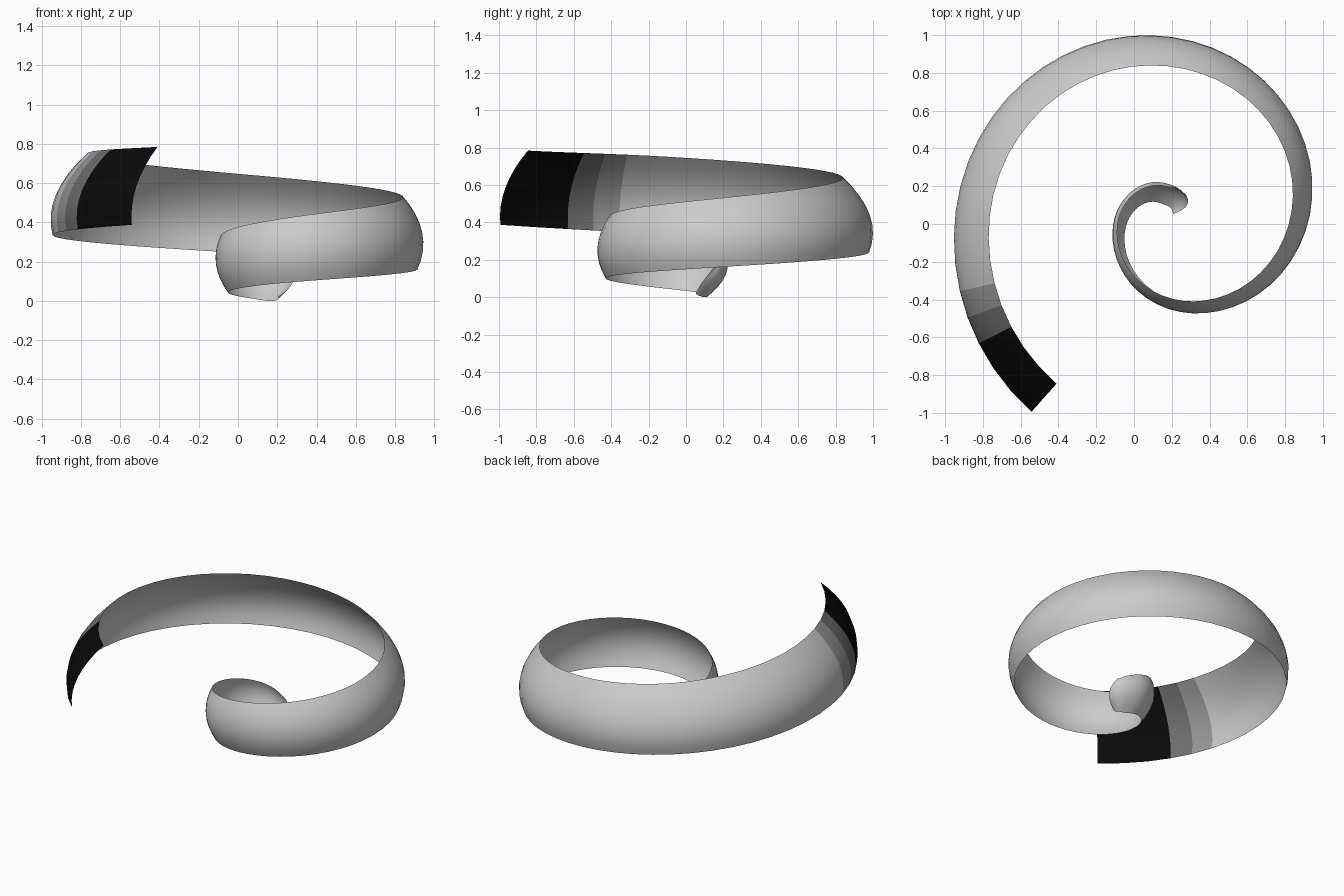
import bpy
from math import radians, cos, sin, sqrt
from mathutils import Vector

if "Cube" in bpy.data.objects:
    bpy.data.objects.remove(bpy.data.objects["Cube"])

CX, CY = 0.19, 0.06      # spiral centre
STEPS, ACROSS = 84, 8

# stations: angle, outer radius, bottom z, height, bottom inset, top inset, shear of the inner cut
STATIONS = [
    (12, .092, .022, .15, .070, .025, .12),
    (45, .113, .006, .19, .090, .020, .09),
    (107, .168, .001, .24, .110, .020, .04),
    (200, .324, .040, .29, .065, .025, .0),
    (285, .553, .100, .335, .045, .065, .0),
    (370.5, .768, .162, .37, .030, .105, .0),
    (456.7, .946, .240, .40, .020, .160, .0),
    (547, 1.153, .335, .415, .010, .185, .0),
    (595.2, 1.284, .387, .397, .003, .200, .0),
]


def slope(i, c):
    a, b = STATIONS[max(i - 1, 0)], STATIONS[min(i + 1, len(STATIONS) - 1)]
    return (b[c] - a[c]) / (b[0] - a[0])


def sample(angle):
    """Smooth interpolation of all station columns at an angle."""
    i = 0
    while i < len(STATIONS) - 2 and angle > STATIONS[i + 1][0]:
        i += 1
    p, q = STATIONS[i], STATIONS[i + 1]
    h = q[0] - p[0]
    t = (angle - p[0]) / h
    return [(2*t**3 - 3*t**2 + 1) * p[c] + (t**3 - 2*t**2 + t) * h * slope(i, c)
            + (3*t**2 - 2*t**3) * q[c] + (t**3 - t**2) * h * slope(i + 1, c)
            for c in range(1, 7)]


def path(angle):
    r = sample(angle)[0]
    return Vector((CX + r * cos(radians(angle)), CY + r * sin(radians(angle)), 0))


# sweep a bowed cross-section along the spiral
first, last = STATIONS[0][0], STATIONS[-1][0]
angles = [first + (last - first) * i / STEPS for i in range(STEPS + 1)]
verts, faces = [], []
for ang in angles:
    r, zb, height, a, b, shear = sample(ang)
    a, b = max(a, .002), max(b, .002)
    tangent = (path(ang + .5) - path(ang - .5)).normalized()
    out = Vector((tangent.y, -tangent.x, 0))
    bulge = (sqrt(a) + sqrt(b)) ** 2
    for j in range(ACROSS + 1):
        v = j / ACROSS
        offset = -a + (a - b) * v + bulge * v * (1 - v)
        p = path(ang) + out * offset + tangent * shear * (v - .33)
        p.z = max(zb, 0) + height * v
        verts.append(p)
n = ACROSS + 1
for i in range(STEPS):
    for j in range(ACROSS):
        k = i * n + j
        faces.append((k, k + n, k + n + 1, k + 1))
mesh = bpy.data.meshes.new("spiral_ribbon")
mesh.from_pydata(verts, [], faces)
ribbon = bpy.data.objects.new("spiral_ribbon", mesh)
bpy.context.collection.objects.link(ribbon)

# grey ribbon fading to a black outer tip
BANDS = 5
for k in range(BANDS + 1):
    shade = .8 * (1 - k / BANDS) + .003
    mat = bpy.data.materials.new("ribbon_shade_%d" % k)
    mat.diffuse_color = (shade, shade, shade, 1)
    mat.use_nodes = True
    mat.node_tree.nodes["Principled BSDF"].inputs["Base Color"].default_value = mat.diffuse_color
    mesh.materials.append(mat)
for face in mesh.polygons:
    ang = angles[face.index // ACROSS]
    fade = min(max((ang - 546) / 28, 0), 1)
    face.material_index = round(fade * BANDS)
    face.use_smooth = True
